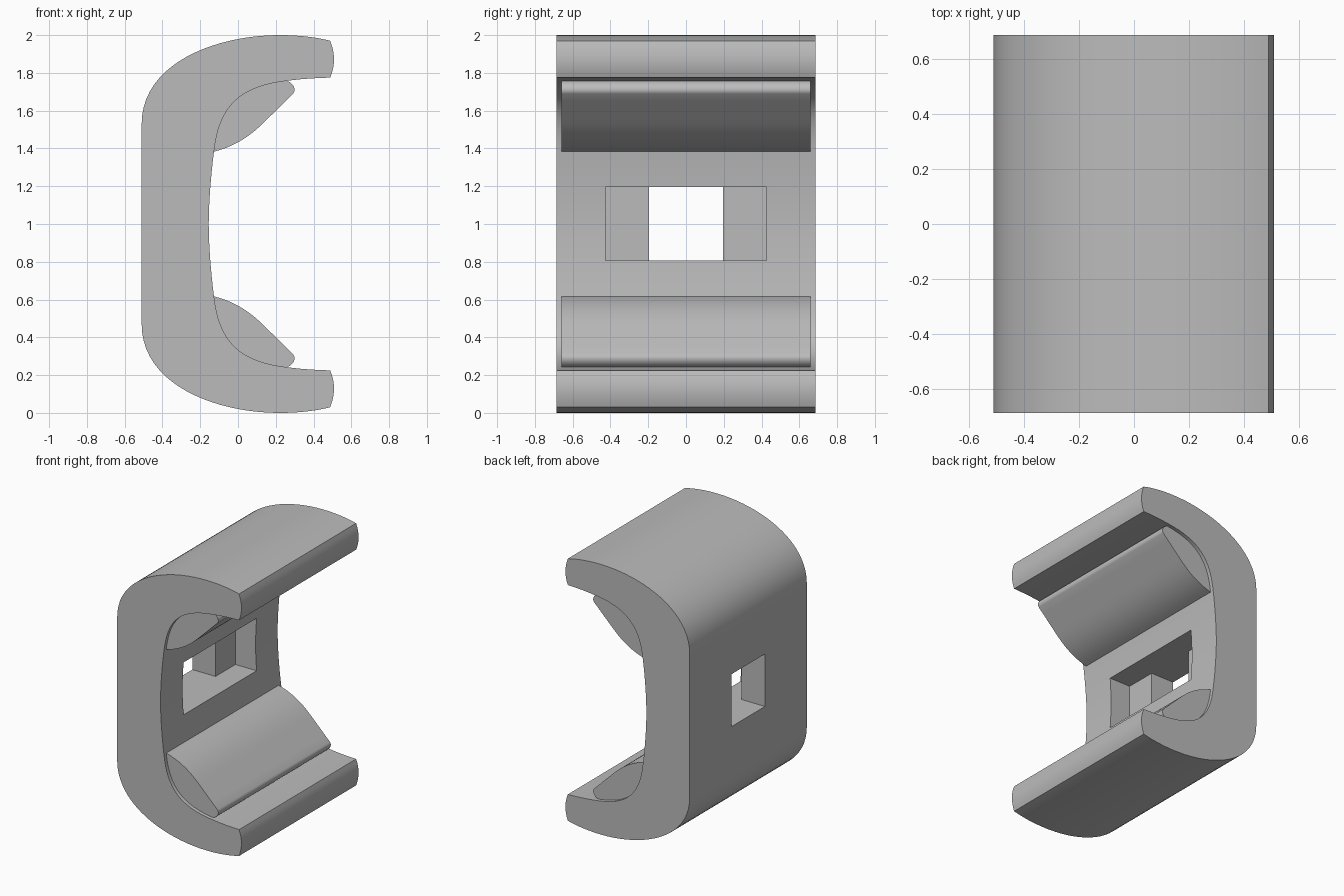
import bpy
import bmesh
import math

if "Cube" in bpy.data.objects:
    bpy.data.objects.remove(bpy.data.objects["Cube"], do_unlink=True)

# Single plain grey
grey = bpy.data.materials.new("plain_grey")
grey.use_nodes = True
colour = (0.5, 0.5, 0.5, 1)
grey.diffuse_color = colour
grey.node_tree.nodes["Principled BSDF"].inputs["Base Color"].default_value = colour


def bezier(a, b, c, d, steps=12):
    """Points of a cubic curve, leaving out the last one."""
    pts = []
    for i in range(steps):
        t = i / steps
        w = ((1 - t) ** 3, 3 * t * (1 - t) ** 2, 3 * t * t * (1 - t), t ** 3)
        pts.append(tuple(sum(k * p[n] for k, p in zip(w, (a, b, c, d))) for n in (0, 1)))
    return pts


def flip(pts):
    """Mirror a profile about mid height, keeping its direction of travel."""
    return [(x, 2 - z) for x, z in reversed(pts)]


def extrude(name, pts, half_depth):
    """Extrude an x-z profile along y."""
    bm = bmesh.new()
    face = bm.faces.new([bm.verts.new((x, -half_depth, z)) for x, z in pts])
    res = bmesh.ops.extrude_face_region(bm, geom=[face])
    verts = [v for v in res["geom"] if isinstance(v, bmesh.types.BMVert)]
    bmesh.ops.translate(bm, verts=verts, vec=(0, 2 * half_depth, 0))
    bmesh.ops.recalc_face_normals(bm, faces=bm.faces)
    mesh = bpy.data.meshes.new(name)
    bm.to_mesh(mesh)
    bm.free()
    mesh.materials.append(grey)
    obj = bpy.data.objects.new(name, mesh)
    bpy.context.collection.objects.link(obj)
    return obj


def smooth(obj):
    bpy.ops.object.select_all(action="DESELECT")
    obj.select_set(True)
    bpy.context.view_layer.objects.active = obj
    bpy.ops.object.shade_smooth_by_angle(angle=math.radians(30))


def cut(obj, x0, x1, half_y):
    """Cut a rectangular pocket through the back wall."""
    low, high = 0.807, 1.195
    cutter = extrude("cutter", [(x0, low), (x1, low), (x1, high), (x0, high)], half_y)
    cutter.hide_render = True
    mod = obj.modifiers.new("pocket", "BOOLEAN")
    mod.operation = "DIFFERENCE"
    mod.solver = "EXACT"
    mod.object = cutter
    bpy.context.view_layer.objects.active = obj
    bpy.ops.object.modifier_apply(modifier=mod.name)
    bpy.data.objects.remove(cutter, do_unlink=True)


# C-shaped clamp body: upper half of the profile, then its mirror image
upper = (
    bezier((-0.51, 1.53), (-0.51, 1.85), (-0.12, 2.0), (0.22, 2.0), 20)
    + bezier((0.22, 2.0), (0.32, 2.0), (0.41, 1.99), (0.488, 1.97), 8)
    + bezier((0.488, 1.97), (0.515, 1.9), (0.515, 1.84), (0.488, 1.775), 8)
    + bezier((0.488, 1.775), (0.42, 1.773), (0.35, 1.77), (0.275, 1.76), 4)
    + bezier((0.275, 1.76), (0.0, 1.73), (-0.1, 1.62), (-0.127, 1.383), 16)
    + bezier((-0.127, 1.383), (-0.145, 1.25), (-0.155, 1.1), (-0.155, 1.0), 8)
)
body = extrude("clamp_body", upper + [(-0.155, 1.0)] + flip(upper), 0.685)

# Wide recess inside, narrower opening through to the back
cut(body, -0.32, 0.1, 0.427)
cut(body, -0.7, 0.0, 0.195)
smooth(body)

# Gripping pads, their backs sunk slightly into the body
pad = (
    bezier((-0.127, 1.383), (0.02, 1.42), (0.1, 1.5), (0.165, 1.565), 12)
    + bezier((0.165, 1.565), (0.21, 1.608), (0.25, 1.65), (0.292, 1.69), 3)
    + bezier((0.292, 1.69), (0.308, 1.708), (0.298, 1.742), (0.262, 1.757), 8)
    + bezier((0.262, 1.757), (-0.01, 1.745), (-0.115, 1.63), (-0.14, 1.39), 16)
)
smooth(extrude("upper_pad", pad, 0.658))
smooth(extrude("lower_pad", flip(pad), 0.658))
